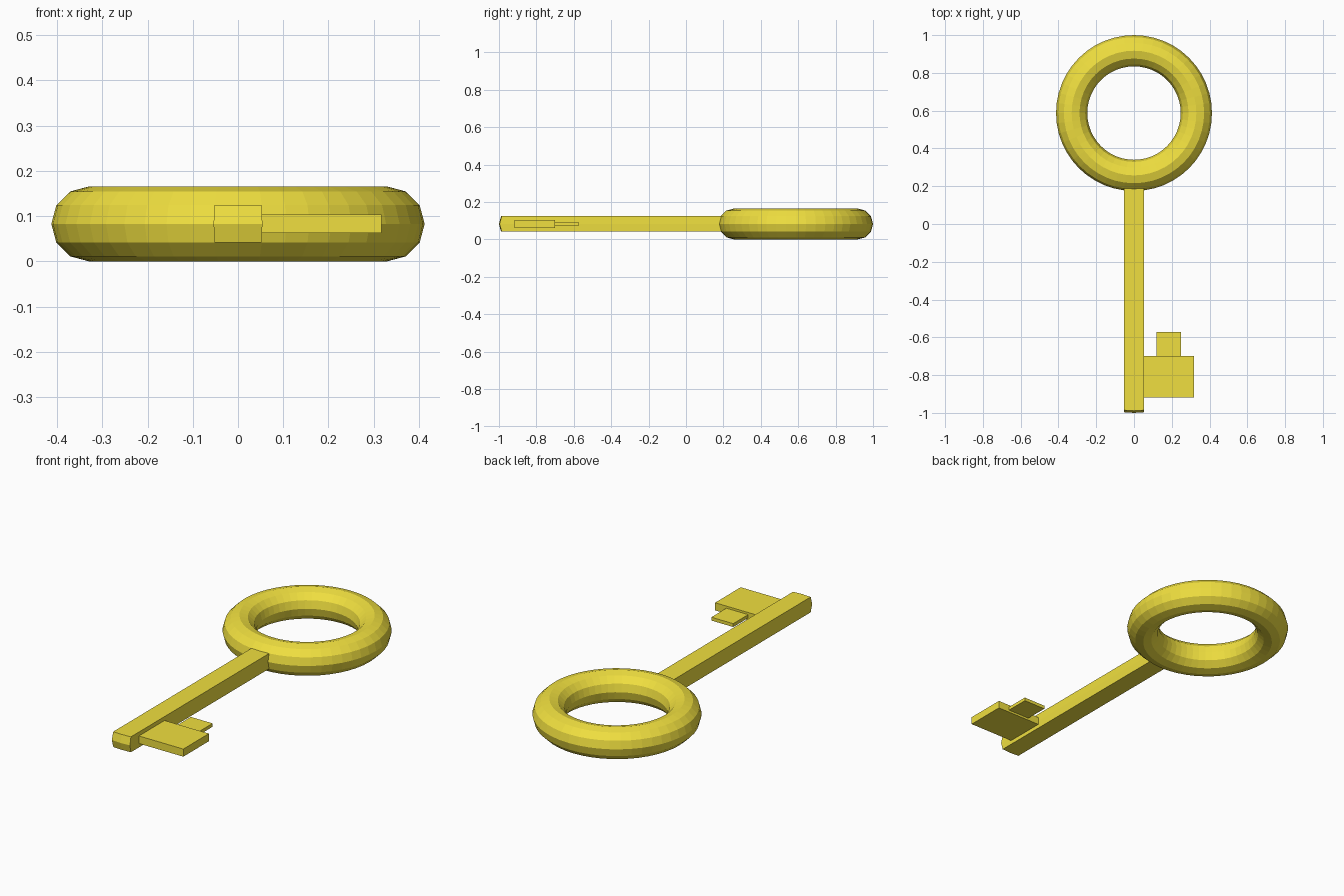
import bpy, bmesh
from mathutils import Vector

if "Cube" in bpy.data.objects:
    bpy.data.objects.remove(bpy.data.objects["Cube"])

gold = bpy.data.materials.new("gold")
gold.diffuse_color = (0.87, 0.74, 0.05, 1)
gold.use_nodes = True
gold.node_tree.nodes["Principled BSDF"].inputs["Base Color"].default_value = gold.diffuse_color

MINOR = 0.0827
MID_Z = MINOR

# Ring handle: 48 x 12 torus lying flat
bpy.ops.mesh.primitive_torus_add(major_segments=48, minor_segments=12,
                                 major_radius=0.33, minor_radius=MINOR)
key = bpy.context.object
key.name = "ring_and_shaft"
key.data.materials.append(gold)
key.location = (0, 1 - 0.33 - MINOR, MID_Z)

# Shaft: the four outermost front faces of the ring drawn out along -y
bm = bmesh.new()
bm.from_mesh(key.data)
patch = []
for f in bm.faces:
    c = f.calc_center_median()
    if c.y < -0.38 and abs(c.x) < 0.05 and abs(c.z) < 0.04:
        patch.append(f)
result = bmesh.ops.extrude_face_region(bm, geom=patch)
tip = [v for v in result["geom"] if isinstance(v, bmesh.types.BMVert)]
bmesh.ops.translate(bm, verts=tip, vec=(0, -2 + 2 * (0.33 + MINOR), 0))
left = [f for f in patch if f.is_valid]
if left:
    bmesh.ops.delete(bm, geom=left, context='FACES')
bmesh.ops.recalc_face_normals(bm, faces=bm.faces[:])
bm.to_mesh(key.data)
bm.free()


def box(name, x0, x1, y0, y1, height):
    bpy.ops.mesh.primitive_cube_add(size=1, location=((x0 + x1) / 2, (y0 + y1) / 2, MID_Z))
    ob = bpy.context.object
    ob.name = name
    for v in ob.data.vertices:
        v.co *= Vector((x1 - x0, y1 - y0, height))
    ob.data.materials.append(gold)


# Key bit and its thin tooth
box("bit", 0.05, 0.317, -0.918, -0.70, 0.041)
box("tooth", 0.12, 0.25, -0.70, -0.573, 0.018)
